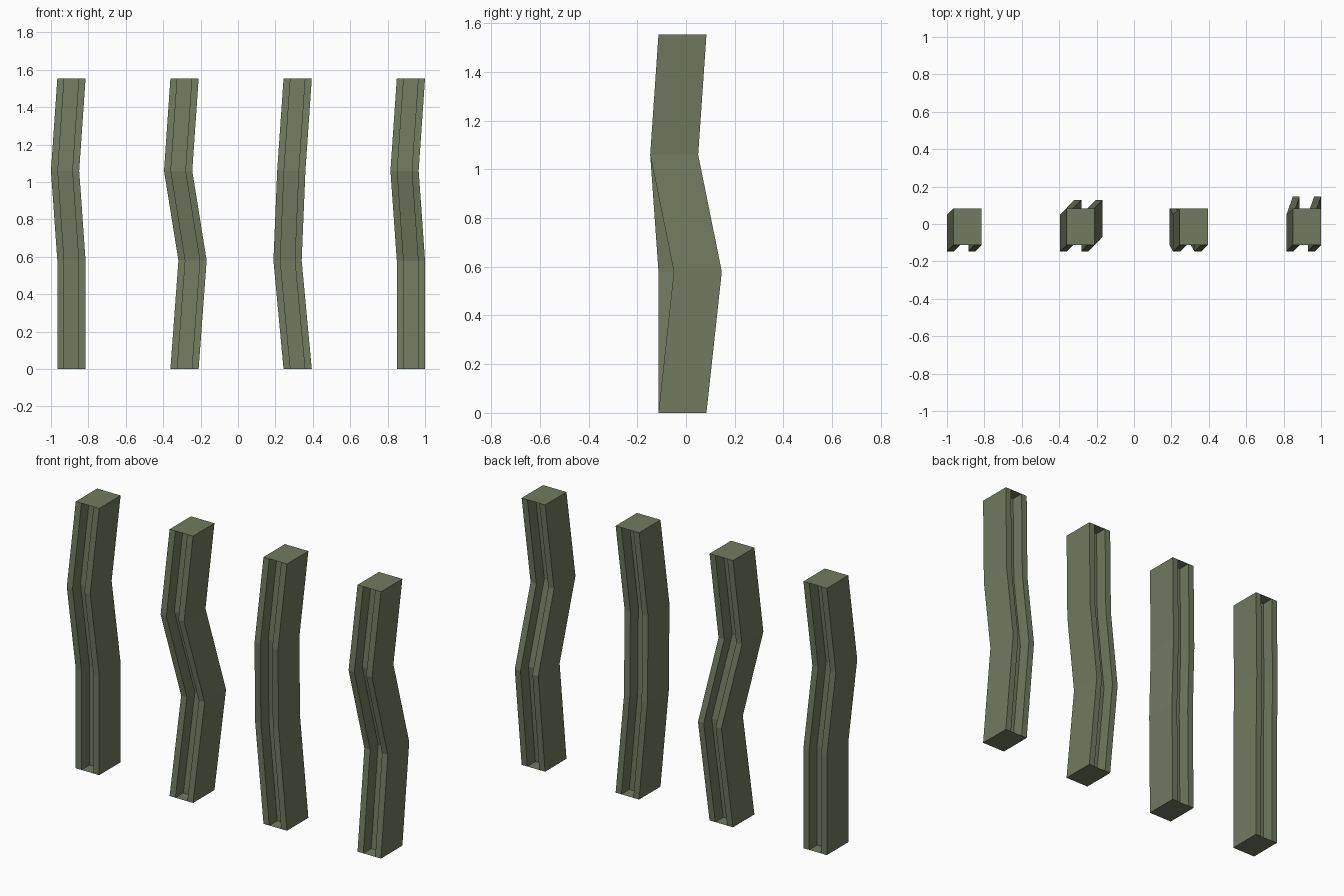
import bpy

if "Cube" in bpy.data.objects:
    bpy.data.objects.remove(bpy.data.objects["Cube"])

# one flat olive colour
olive = bpy.data.materials.new("olive green")
olive.diffuse_color = (0.165, 0.195, 0.115, 1)
olive.use_nodes = True
olive.node_tree.nodes["Principled BSDF"].inputs["Base Color"].default_value = olive.diffuse_color

W, D = 0.0755, 0.0985      # half width, half depth of the beam
G, B = 0.0385, 0.025       # half groove width, half web thickness
Y0 = -0.0145               # depth position of all beams
HEIGHTS = (0.0, 0.58, 1.06, 1.553)

# H-shaped cross-section, counter-clockwise seen from above
PROFILE = [(-W, -D), (-G, -D), (-G, -B), (G, -B), (G, -D), (W, -D),
           (W, D), (G, D), (G, B), (-G, B), (-G, D), (-W, D)]
CORNERS = (0, 5, 6, 11)


def beam(name, x, lower, upper):
    """Loft the profile through two shifted middle rings, close with plates."""
    shifts = ((0, 0), lower, upper, (0, 0))
    verts = [(x + px + dx, Y0 + py + dy, z)
             for z, (dx, dy) in zip(HEIGHTS, shifts) for px, py in PROFILE]
    n = len(PROFILE)
    faces = []
    for r in range(len(HEIGHTS) - 1):
        for i in range(n):
            j = (i + 1) % n
            faces.append((r * n + i, r * n + j, (r + 1) * n + j, (r + 1) * n + i))
    # flat end plates covering the grooves
    faces.append(tuple(reversed(CORNERS)))
    faces.append(tuple(3 * n + c for c in CORNERS))
    mesh = bpy.data.meshes.new(name)
    mesh.from_pydata(verts, [], faces)
    mesh.materials.append(olive)
    mesh.update()
    obj = bpy.data.objects.new(name, mesh)
    bpy.context.collection.objects.link(obj)


# four bent posts: centre x, lower ring shift, upper ring shift
UPPER = (-0.034, -0.034)
beam("post_1", -0.8905, (0.0, 0.0), UPPER)
beam("post_2", -0.286, (0.043, 0.045), UPPER)
beam("post_3", 0.319, (-0.054, 0.0), UPPER)
beam("post_4", 0.9245, (0.0, 0.063), UPPER)
